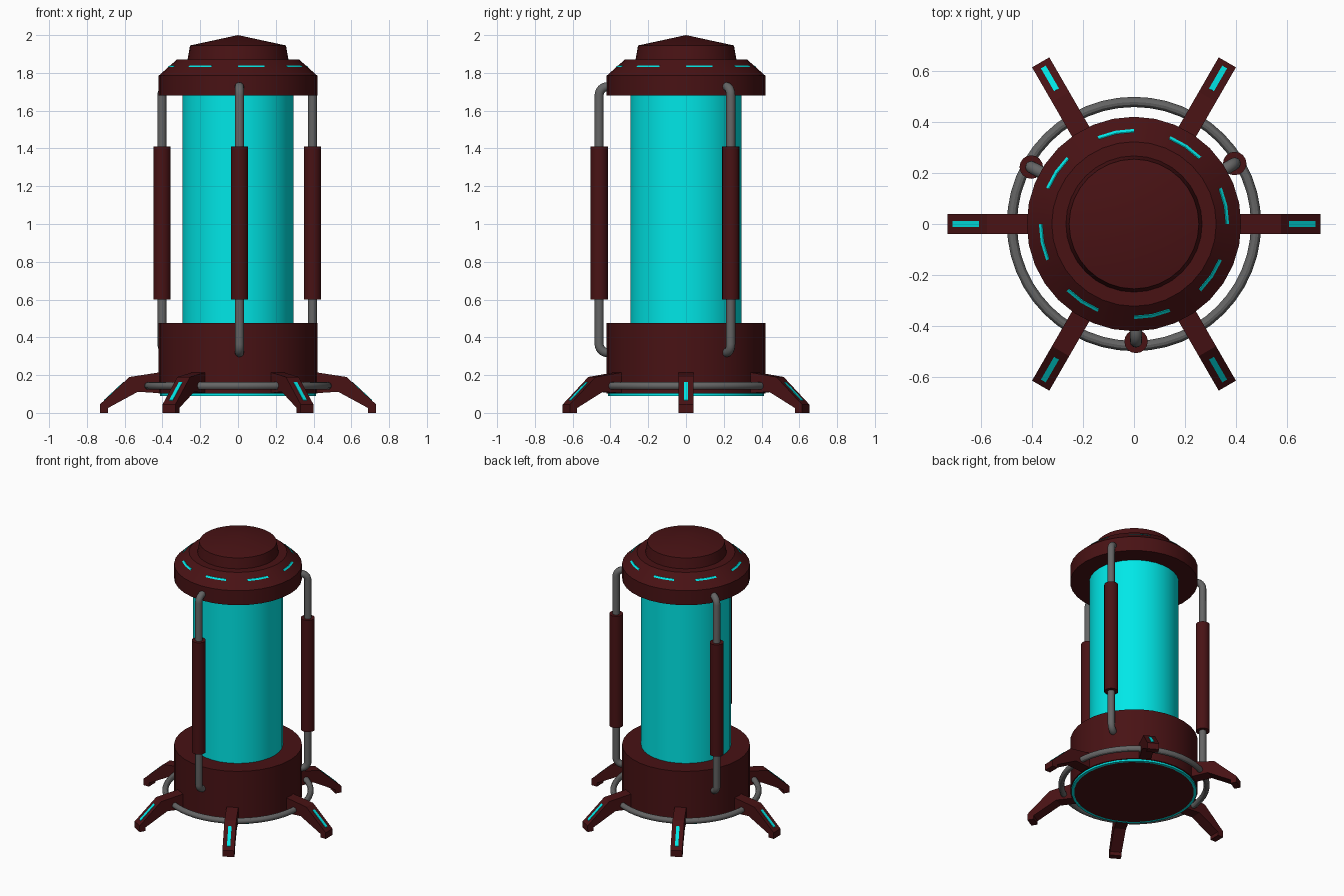
import bpy, bmesh
from math import radians, cos, sin, pi
from mathutils import Matrix

if "Cube" in bpy.data.objects:
    bpy.data.objects.remove(bpy.data.objects["Cube"])


def material(name, rgb):
    m = bpy.data.materials.new(name)
    m.diffuse_color = (*rgb, 1)
    m.use_nodes = True
    m.node_tree.nodes["Principled BSDF"].inputs["Base Color"].default_value = m.diffuse_color
    return m


RED = material("dark_red", (0.065, 0.006, 0.007))
CYAN = material("cyan_glow", (0.0, 0.8, 0.8))
STEEL = material("steel", (0.13, 0.13, 0.13))


def finish(name, bm, mat, smooth=True):
    bmesh.ops.recalc_face_normals(bm, faces=bm.faces)
    me = bpy.data.meshes.new(name)
    bm.to_mesh(me)
    bm.free()
    me.materials.append(mat)
    ob = bpy.data.objects.new(name, me)
    bpy.context.collection.objects.link(ob)
    if smooth:
        bpy.ops.object.select_all(action='DESELECT')
        ob.select_set(True)
        bpy.context.view_layer.objects.active = ob
        bpy.ops.object.shade_smooth_by_angle(angle=radians(30))
    return ob


def lathe(name, profile, mat, steps=32, sweep=360, start=0, closed=False):
    """Revolve an (r, z) profile around z; closed joins the profile's ends."""
    bm = bmesh.new()
    verts = [bm.verts.new((r, 0, z)) for r, z in profile]
    ends = zip(verts, verts[1:] + verts[:1]) if closed else zip(verts, verts[1:])
    geom = verts + [bm.edges.new(pair) for pair in ends]
    if sweep < 360 and closed:
        geom.append(bm.faces.new(verts))
    bmesh.ops.rotate(bm, verts=verts, matrix=Matrix.Rotation(radians(start), 3, 'Z'))
    bmesh.ops.spin(bm, geom=geom, axis=(0, 0, 1), cent=(0, 0, 0),
                   angle=radians(sweep), steps=steps)
    bmesh.ops.remove_doubles(bm, verts=bm.verts, dist=1e-5)
    return finish(name, bm, mat)


def prism(name, outline, width, angle, mat):
    """Extrude an (r, z) outline sideways and turn it to a compass angle."""
    bm = bmesh.new()
    face = bm.faces.new([bm.verts.new((r, -width / 2, z)) for r, z in outline])
    out = bmesh.ops.extrude_face_region(bm, geom=[face])
    moved = [v for v in out["geom"] if isinstance(v, bmesh.types.BMVert)]
    bmesh.ops.translate(bm, verts=moved, vec=(0, width, 0))
    bmesh.ops.rotate(bm, verts=bm.verts, matrix=Matrix.Rotation(radians(angle), 3, 'Z'))
    return finish(name, bm, mat, smooth=False)


def pipe(name, path, radius, angle, mat):
    """Round tube along an (r, z) path in the plane at a compass angle."""
    cu = bpy.data.curves.new(name, 'CURVE')
    cu.dimensions = '3D'
    cu.bevel_depth = radius
    cu.bevel_resolution = 4
    cu.use_fill_caps = True
    sp = cu.splines.new('POLY')
    sp.points.add(len(path) - 1)
    a = radians(angle)
    for p, (r, z) in zip(sp.points, path):
        p.co = (r * cos(a), r * sin(a), z, 1)
    sp.use_smooth = True
    cu.materials.append(mat)
    ob = bpy.data.objects.new(name, cu)
    bpy.context.collection.objects.link(ob)
    return ob


# Base drum with glowing rim underneath
lathe("base_drum", [(0, 0.09), (0.395, 0.09), (0.395, 0.102), (0.42, 0.102),
                    (0.42, 0.475), (0, 0.475)], RED)
lathe("base_glow_ring", [(0.394, 0.089), (0.412, 0.089), (0.412, 0.105),
                         (0.394, 0.105)], CYAN, closed=True)

# Glowing tank
lathe("tank", [(0, 0.47), (0.295, 0.47), (0.295, 1.69), (0, 1.69)], CYAN)

# Cap and crown
lathe("cap", [(0, 1.68), (0.42, 1.68), (0.42, 1.785), (0.322, 1.872), (0, 1.872)], RED)
lathe("crown", [(0, 1.865), (0.268, 1.865), (0.254, 1.945), (0, 2.0)], RED)

# Light dashes around the cap slope
for i in range(8):
    lathe(f"cap_light_{i}", [(0.355, 1.830), (0.3725, 1.830), (0.3625, 1.839),
                             (0.35, 1.839)], CYAN, steps=2, sweep=22.5,
          start=45 * i, closed=True)

# Ring around the base
ring = [(0.478 + 0.02 * cos(2 * pi * k / 12), 0.143 + 0.02 * sin(2 * pi * k / 12))
        for k in range(12)]
lathe("base_ring", ring, STEEL, steps=48, closed=True)

# Six legs with light strips
leg = [(0.38, 0.102), (0.53, 0.112), (0.688, 0.026), (0.688, 0), (0.731, 0),
       (0.731, 0.045), (0.575, 0.19), (0.38, 0.22)]
strip = [(0.605, 0.15), (0.708, 0.055), (0.710, 0.068), (0.607, 0.164)]
for i in range(6):
    prism(f"leg_{i}", leg, 0.078, 60 * i, RED)
    prism(f"leg_light_{i}", strip, 0.022, 60 * i, CYAN)

# Three side pipes with sleeves
R, B, LOW, HIGH = 0.46, 0.045, 0.319, 1.727
arc = [k * pi / 12 for k in range(7)]
path = ([(0.38, LOW)]
        + [(R - B + B * sin(t), LOW + B - B * cos(t)) for t in arc]
        + [(R - B + B * cos(t), HIGH - B + B * sin(t)) for t in arc]
        + [(0.38, HIGH)])
for i in range(3):
    angle = -89 + 120 * i
    pipe(f"side_pipe_{i}", path, 0.024, angle, STEEL)
    sleeve = lathe(f"pipe_sleeve_{i}", [(0, 0.6), (0.046, 0.6), (0.046, 1.41), (0, 1.41)],
                   RED, steps=16)
    sleeve.location = (R * cos(radians(angle)), R * sin(radians(angle)), 0)
